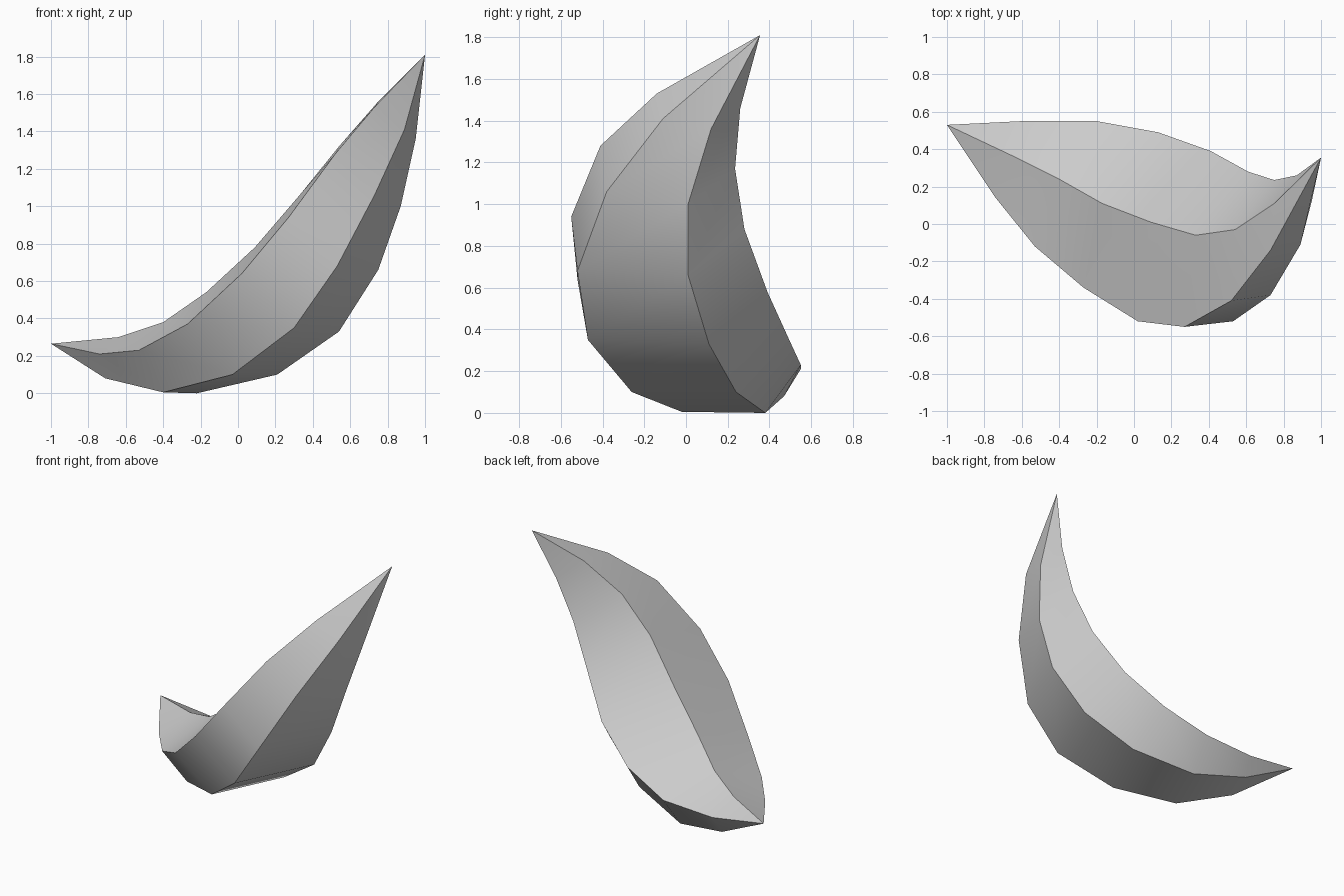
import bpy
import bmesh
import math

if "Cube" in bpy.data.objects:
    bpy.data.objects.remove(bpy.data.objects["Cube"], do_unlink=True)


def make_material(name, colour):
    material = bpy.data.materials.new(name)
    material.use_nodes = True
    material.diffuse_color = colour
    material.node_tree.nodes["Principled BSDF"].inputs["Base Color"].default_value = colour
    return material


# Both pointed ends of the crescent
LOW_TIP = (-1, .53, .265)
HIGH_TIP = (1, .355, 1.81)

# The five long edges, each running from the low tip to the high tip
inner_edge = [(-.64, .36, .3), (-.4, .24, .38), (-.17, .11, .54), (.09, .01, .78),
              (.33, -.06, 1.06), (.54, -.03, 1.32), (.75, .11, 1.56)]
front_edge = [(-.74, .14, .21), (-.53, -.12, .23), (-.27, -.34, .37), (.02, -.52, .64),
              (.27, -.55, .94), (.52, -.41, 1.28), (.73, -.14, 1.53)]
lower_front_edge = [(-.71, .22, .08), (-.4, -.02, .005), (-.03, -.26, .1), (.3, -.47, .35),
                    (.53, -.52, .68), (.73, -.38, 1.06), (.89, -.11, 1.41)]
lower_back_edge = [(-.62, .47, .08), (-.22, .38, 0), (.21, .24, .1), (.54, .11, .33),
                   (.75, .01, .66), (.87, .01, 1), (.95, .12, 1.36)]
back_edge = [(-.6, .55, .21), (-.2, .55, .23), (.13, .49, .36), (.41, .39, .58),
             (.61, .28, .88), (.75, .235, 1.17), (.87, .26, 1.46)]


def loft_between_tips(name, rails, start, end, material):
    """Skin a closed loop of rails that all meet at the two tips."""
    bm = bmesh.new()
    first, last = bm.verts.new(start), bm.verts.new(end)
    strips = [[bm.verts.new(point) for point in rail] for rail in rails]
    for index, a in enumerate(strips):
        b = strips[(index + 1) % len(strips)]
        bm.faces.new((first, a[0], b[0]))
        bm.faces.new((last, b[-1], a[-1]))
        for i in range(len(a) - 1):
            bm.faces.new((a[i], a[i + 1], b[i + 1]))
            bm.faces.new((a[i], b[i + 1], b[i]))
    bmesh.ops.recalc_face_normals(bm, faces=bm.faces)
    mesh = bpy.data.meshes.new(name)
    bm.to_mesh(mesh)
    bm.free()
    mesh.materials.append(material)
    obj = bpy.data.objects.new(name, mesh)
    bpy.context.collection.objects.link(obj)
    return obj


# Tapered crescent with a five-sided section
grey = make_material("light grey", (.6, .6, .6, 1))
crescent = loft_between_tips(
    "crescent_body",
    [inner_edge, front_edge, lower_front_edge, lower_back_edge, back_edge],
    LOW_TIP, HIGH_TIP, grey)

# Soft shading along the length, crisp long edges
bpy.ops.object.select_all(action="DESELECT")
crescent.select_set(True)
bpy.context.view_layer.objects.active = crescent
bpy.ops.object.shade_smooth_by_angle(angle=math.radians(30))
